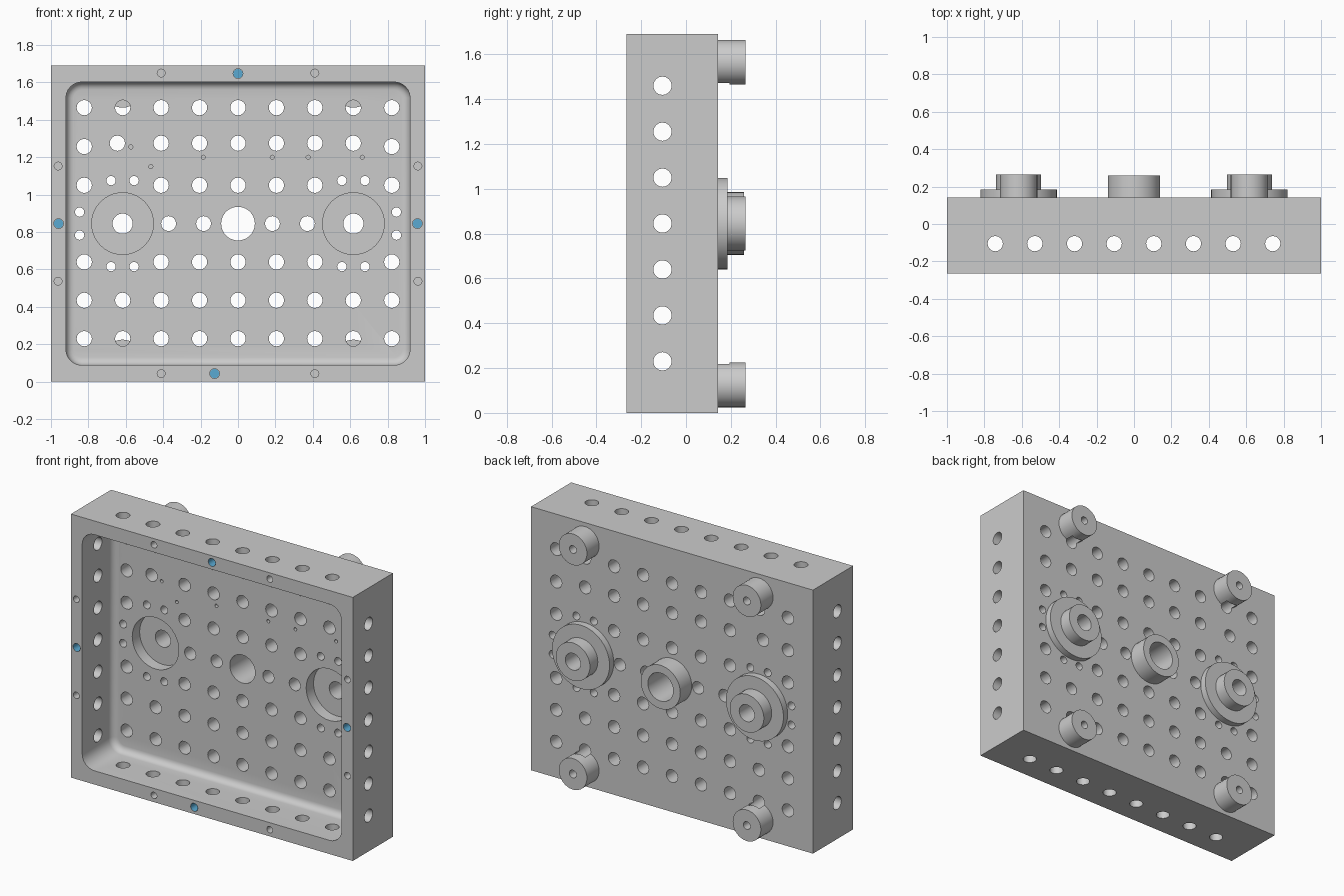
import bpy, bmesh
from math import pi, sin, cos, radians
from mathutils import Matrix, Vector

if "Cube" in bpy.data.objects:
    bpy.data.objects.remove(bpy.data.objects["Cube"])

FRONT, FLOOR, BACK, END = -0.265, 0.045, 0.142, 0.265
MID, HUB_X, HEIGHT = 0.845, 0.617, 1.69


def make_object(name, bm):
    bmesh.ops.recalc_face_normals(bm, faces=bm.faces)
    mesh = bpy.data.meshes.new(name)
    bm.to_mesh(mesh)
    bm.free()
    ob = bpy.data.objects.new(name, mesh)
    bpy.context.collection.objects.link(ob)
    return ob


def cyl(bm, axis, start, length, r, seg=16, cap=True):
    """Cylinder from the start point along the axis."""
    d = {'x': Vector((1, 0, 0)), 'y': Vector((0, 1, 0)), 'z': Vector((0, 0, 1))}[axis]
    m = Matrix.Translation(Vector(start) + d * length / 2) @ d.to_track_quat('Z', 'Y').to_matrix().to_4x4()
    return bmesh.ops.create_cone(bm, cap_ends=cap, segments=seg, radius1=r, radius2=r,
                                 depth=length, matrix=m)['verts']


def boolean(target, cutter, operation):
    mod = target.modifiers.new(operation, 'BOOLEAN')
    mod.operation, mod.solver, mod.object = operation, 'EXACT', cutter
    bpy.context.view_layer.objects.active = target
    bpy.ops.object.modifier_apply(modifier=mod.name)
    bpy.data.objects.remove(cutter, do_unlink=True)


# Outer block
bm = bmesh.new()
bmesh.ops.create_cube(bm, size=1, matrix=Matrix.Translation((0, (FRONT + BACK) / 2, HEIGHT / 2))
                      @ Matrix.Diagonal((2, BACK - FRONT, HEIGHT, 1)))
housing = make_object("housing", bm)

# Tray cavity: rounded rectangle with a filleted floor edge
bm = bmesh.new()
fillet, steps = 0.042, 5
levels = [(FRONT - 0.05, 0)]
for i in range(steps + 1):
    a = i / steps * pi / 2
    levels.append((FLOOR - fillet + fillet * sin(a), fillet * (1 - cos(a))))
rings = []
for y, inset in levels:
    hw, hh, r = 0.92 - inset, 0.757 - inset, 0.085 - inset
    ring = []
    for q, (sx, sz) in enumerate([(1, 1), (-1, 1), (-1, -1), (1, -1)]):
        for k in range(7):
            a = (q + k / 6) * pi / 2
            ring.append(bm.verts.new((sx * (hw - r) + r * cos(a), y, MID + sz * (hh - r) + r * sin(a))))
    rings.append(ring)
for lo, hi in zip(rings, rings[1:]):
    for i in range(len(lo)):
        j = (i + 1) % len(lo)
        bm.faces.new((lo[i], lo[j], hi[j], hi[i]))
bm.faces.new(rings[0])
bm.faces.new(rings[-1])
boolean(housing, make_object("cavity_cutter", bm), 'DIFFERENCE')

# Bosses on the back: corner feet, centre collar, flanges
bm = bmesh.new()
root = BACK - 0.03
for sx in (-1, 1):
    for z in (0.125, 1.565):
        cyl(bm, 'y', (sx * HUB_X, root, z), END - root, 0.1, 32)
    cyl(bm, 'y', (sx * HUB_X, root, MID), 0.185 - root, 0.204, 48)
cyl(bm, 'y', (0, root, MID), 0.258 - root, 0.14, 40)
boolean(housing, make_object("bosses", bm), 'UNION')

# Bearing hubs standing on the flanges
bm = bmesh.new()
for sx in (-1, 1):
    cyl(bm, 'y', (sx * HUB_X, 0.16, MID), END - 0.16, 0.121, 40)
boolean(housing, make_object("hubs", bm), 'UNION')

# Round pockets in the tray floor
bm = bmesh.new()
for sx in (-1, 1):
    cyl(bm, 'y', (sx * HUB_X, FLOOR - 0.03, MID), 0.12 - FLOOR + 0.03, 0.165, 40)
boolean(housing, make_object("pocket_cutter", bm), 'DIFFERENCE')

# All drilled holes
bm = bmesh.new()


def floor_hole(x, z, r=0.041, end=0.195, seg=16):
    cyl(bm, 'y', (x, 0.0, z), end, r, seg)


# regular grid on the floor
for z in (0.23, 0.435, 0.64, 1.05, 1.275, 1.465):
    for col in range(-4, 5):
        x, hz = col * 0.2055, z
        if abs(col) == 3 and z in (0.64, 1.05):
            continue
        if z == 1.275:
            if abs(col) == 4:
                hz = 1.257
            if col == -3:
                x = -0.645
        floor_hole(x, hz)
# centre bore, hub bores and the holes around them
floor_hole(0, MID, 0.09, 0.4, 40)
for sx in (-1, 1):
    floor_hole(sx * HUB_X, MID, 0.054, 0.4, 24)
    for x in (0.184, 0.371):
        floor_hole(sx * x, MID, 0.04)
    for base in (0, 90, -90):
        for off in (-15, 15):
            a = radians(base + off)
            floor_hole(sx * (HUB_X + 0.238 * cos(a)), MID + 0.238 * sin(a), 0.025)
# tiny blind marks in the floor
for x, z in [(-0.573, 1.255), (-0.466, 1.15), (-0.185, 1.2), (0.183, 1.2), (0.375, 1.2), (0.664, 1.2)]:
    floor_hole(x, z, 0.011, 0.1, 12)
# screw holes in the corner feet
for sx in (-1, 1):
    for z in (0.125, 1.565):
        cyl(bm, 'y', (sx * HUB_X, 0.16, z), 0.15, 0.025)
# side wall holes
for i in range(7):
    for x in (-1.05, 0.87):
        cyl(bm, 'x', (x, -0.105, 0.23 + i * 0.205), 0.18, 0.041)
# top and bottom wall holes
for i in range(8):
    for z in (-0.05, 1.56):
        cyl(bm, 'z', ((i - 3.5) * 0.212, -0.105, z), 0.18, 0.041)
# screw and dowel holes on the front rim
for sx in (-1, 1):
    for x, z in [(0.411, 0.043), (0.411, 1.65), (0.962, 0.537), (0.962, 1.153)]:
        cyl(bm, 'y', (sx * x, FRONT - 0.05, z), 0.14, 0.021)
dowels = [(0, 1.647), (-0.125, 0.043), (-0.959, MID), (0.959, MID)]
for x, z in dowels:
    cyl(bm, 'y', (x, FRONT - 0.05, z), 0.14, 0.026)
boolean(housing, make_object("hole_cutter", bm), 'DIFFERENCE')

# Blue liners in the dowel holes: open cups facing the front
blue = bpy.data.materials.new("dowel_blue")
blue.diffuse_color = (0.1, 0.4, 0.65, 1)
blue.use_nodes = True
blue.node_tree.nodes["Principled BSDF"].inputs["Base Color"].default_value = blue.diffuse_color
bm = bmesh.new()
for x, z in dowels:
    cyl(bm, 'y', (x, FRONT, z), 0.088, 0.025)
front_caps = [f for f in bm.faces if f.normal.y < -0.9]
bmesh.ops.delete(bm, geom=front_caps, context='FACES_ONLY')
liners = make_object("dowel_liners", bm)
liners.data.flip_normals()
liners.data.materials.append(blue)

# Smooth round walls, keep machined edges sharp
for ob in (housing, liners):
    bpy.ops.object.select_all(action='DESELECT')
    ob.select_set(True)
    bpy.context.view_layer.objects.active = ob
    bpy.ops.object.shade_smooth_by_angle(angle=radians(32))
